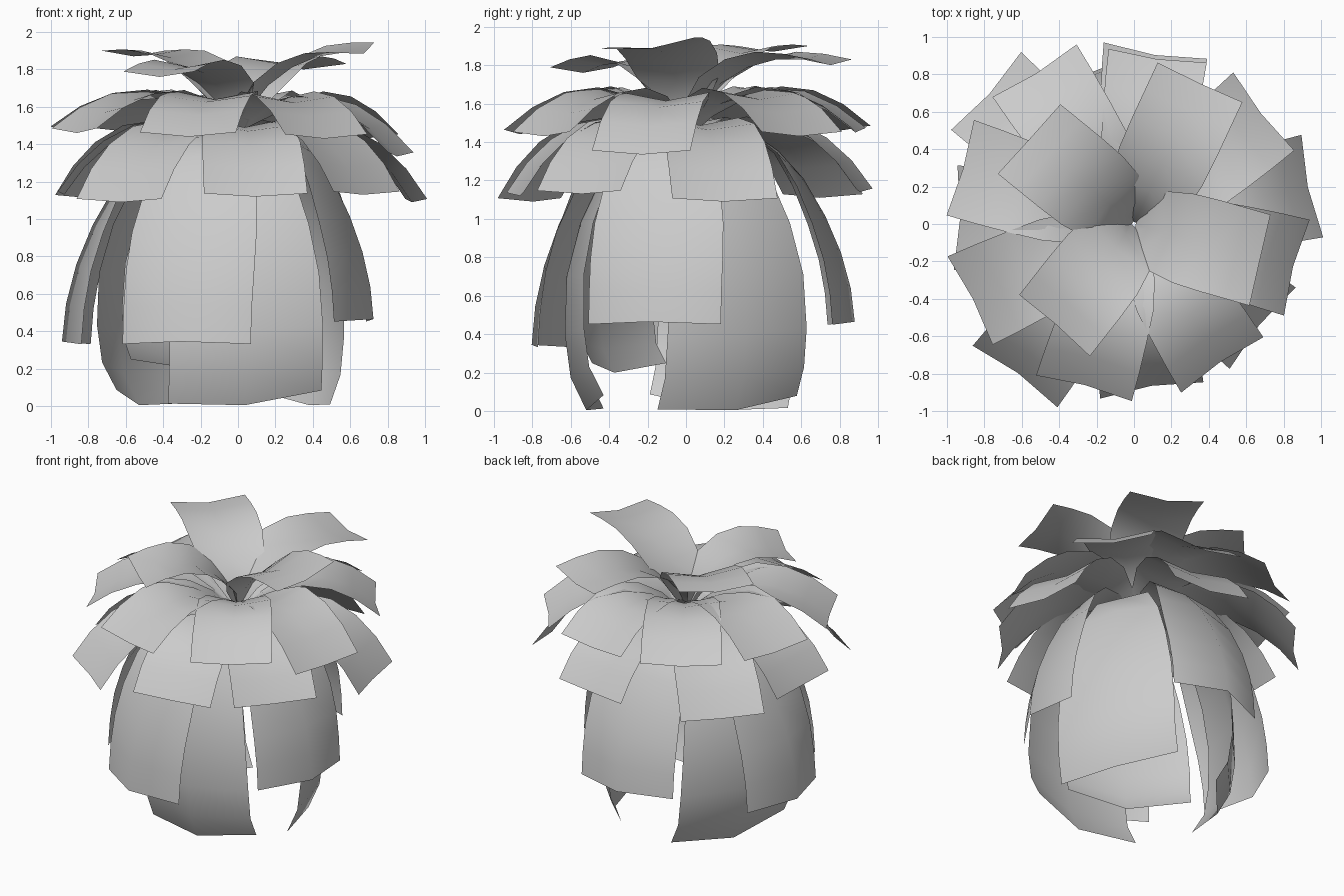
import bpy, bmesh, math
from mathutils import Vector

# Leaf profiles from base to tip: (radius, height, half width, edge lift)
CROWN = [(.01, 1.45, .03, .00), (.08, 1.60, .14, .03), (.18, 1.71, .22, .04),
         (.32, 1.80, .245, .045), (.47, 1.85, .25, .04), (.61, 1.86, .25, .03), (.75, 1.845, .25, .03)]
UPPER = [(.03, 1.45, .03, .00), (.14, 1.53, .11, .03), (.28, 1.60, .19, .045),
         (.44, 1.645, .235, .045), (.62, 1.635, .25, .035), (.79, 1.57, .26, .03), (.95, 1.46, .265, .03)]
MIDDLE = [(.03, 1.40, .03, .00), (.18, 1.46, .12, .03), (.36, 1.49, .20, .04),
          (.54, 1.47, .245, .035), (.70, 1.39, .265, .03), (.83, 1.27, .275, .03), (.94, 1.12, .28, .03)]
SKIRT = [(.03, 1.38, .03, .00), (.18, 1.44, .11, .02), (.33, 1.43, .18, .01),
         (.47, 1.34, .25, -.02), (.60, 1.18, .31, -.06), (.71, .97, .345, -.09),
         (.79, .76, .355, -.11), (.84, .55, .355, -.125), (.86, .35, .355, -.13)]
INNER = [(.03, 1.36, .03, .00), (.16, 1.41, .10, .02), (.30, 1.38, .18, .00),
         (.43, 1.22, .27, -.04), (.54, .98, .34, -.07), (.61, .70, .39, -.09),
         (.62, .40, .41, -.10), (.59, .17, .41, -.10), (.51, .00, .41, -.10)]

# Each leaf: (azimuth, facing, tip radius, tip height, twist)
TIERS = {
    "crown_leaf": (CROWN, [(141, 138, .72, 1.87, .0), (-16, -13, .70, 1.885, .03),
                           (232, 229, .68, 1.76, .0), (65, 65, .83, 1.80, 0)]),
    "upper_leaf": (UPPER, [(253, 255, .90, 1.44, 0), (302, 304, .87, 1.43, 0), (345, 345, .88, 1.335, 0),
                           (41, 38, .90, 1.43, 0), (82, 82, .89, 1.45, 0), (123, 122, .96, 1.46, 0),
                           (162, 164, .96, 1.47, 0), (205, 207, .95, 1.46, 0)]),
    "middle_leaf": (MIDDLE, [(12, 12, .95, 1.09, 0), (83, 81, .91, 1.14, 0),
                             (138, 138, 1.04, 1.11, 0), (178, 178, .93, 1.13, 0),
                             (232, 234, 1.01, 1.09, 0), (276, 279, .87, 1.12, 0),
                             (321, 321, .86, 1.13, 0)]),
    "skirt_leaf": (SKIRT, [(249, 255, .86, .345, 0), (-15, -14, .75, .465, 0),
                           (94, 92, .88, .465, 0), (175, 176, .945, .345, 0)]),
    "inner_leaf": (INNER, [(274, 270, .52, .005, .035), (34, 28, .46, .005, .035),
                           (158, 151, .57, .005, .035), (236, 242, .45, .20, .0)]),
}


def make_leaf(name, profile, azimuth, facing, reach, tip_z, twist):
    a, f = math.radians(azimuth), math.radians(facing)
    out = Vector((math.cos(a), math.sin(a), 0))
    face, side = Vector((math.cos(f), math.sin(f), 0)), Vector((-math.sin(f), math.cos(f), 0))
    n = len(profile) - 1
    scale = reach / profile[-1][0]
    dz = tip_z - profile[-1][1]
    line = [Vector((r * scale, z + dz * (i / n) ** 2)) for i, (r, z, _, _) in enumerate(profile)]
    bm = bmesh.new()
    rows = []
    for i, p in enumerate(line):
        tan = (line[min(i + 1, n)] - line[max(i - 1, 0)]).normalized()
        normal = face * -tan.y + Vector((0, 0, tan.x))
        width, lift = profile[i][2:]
        centre = out * p.x + Vector((0, 0, p.y))
        row = []
        for s in (-1, 0, 1):
            co = centre + side * (s * width) + normal * (lift * abs(s))
            co.z += twist * s * i / n
            co.z = max(co.z, 0)
            row.append(bm.verts.new(co))
        rows.append(row)
    for lo, hi in zip(rows, rows[1:]):
        for j in range(2):
            bm.faces.new((lo[j], hi[j], hi[j + 1], lo[j + 1])).smooth = True
    mesh = bpy.data.meshes.new(name)
    bm.to_mesh(mesh)
    bm.free()
    bpy.context.collection.objects.link(bpy.data.objects.new(name, mesh))


# Five tiers of drooping leaf cards
for name, (profile, leaves) in TIERS.items():
    for k, leaf in enumerate(leaves):
        make_leaf(f"{name}_{k + 1}", profile, *leaf)
